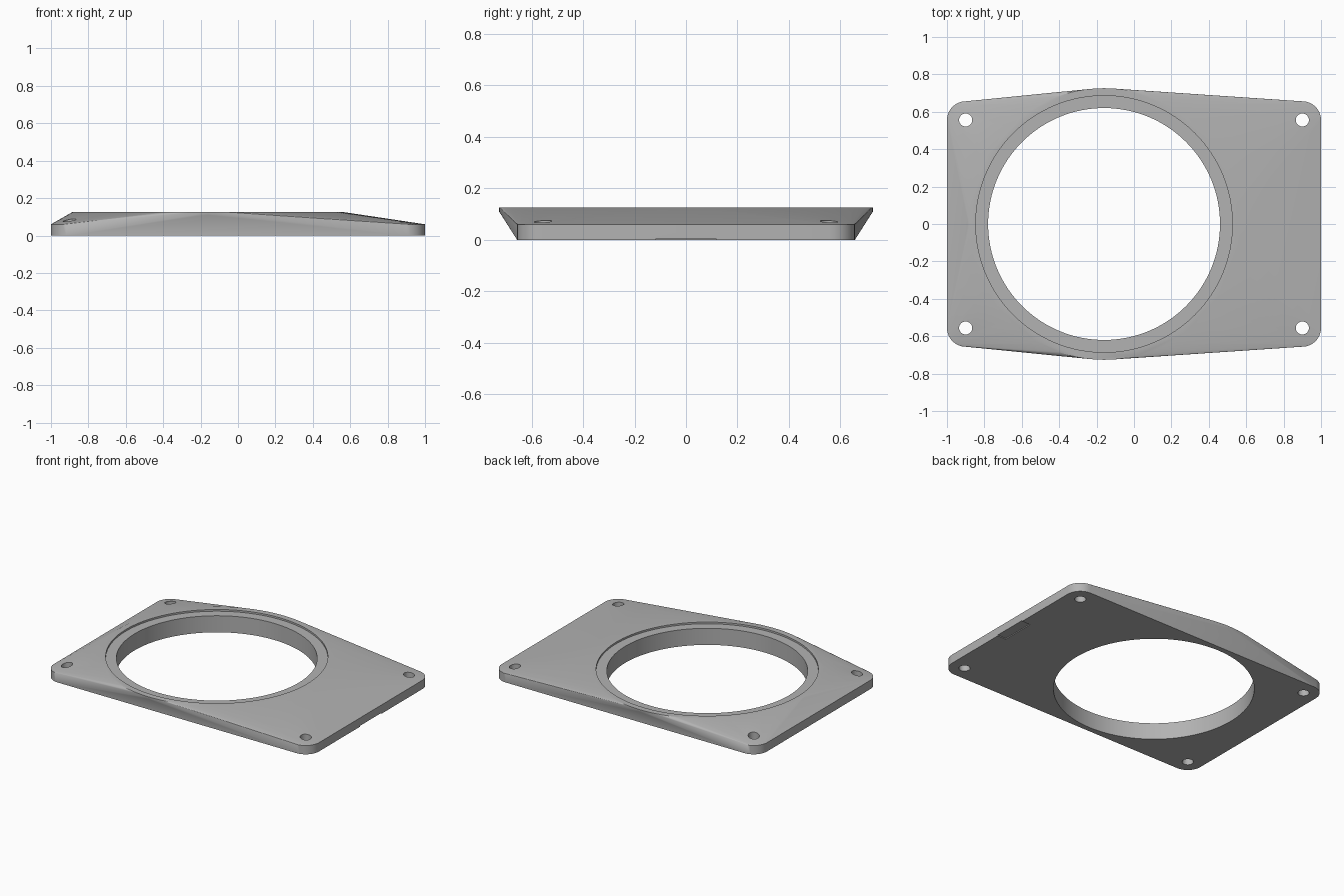
import bpy, bmesh, math
from mathutils import Matrix

default = bpy.data.objects.get("Cube")
if default:
    bpy.data.objects.remove(default, do_unlink=True)

# Main dimensions
HOLE_X, HOLE_Y = 0.90, 0.556      # screw hole / corner centres
CORNER_R, PLATE_H = 0.10, 0.06
RING_X, RING_R = -0.16, 0.726     # raised ring centre and radius
RING_LOW, TOP = 0.11, 0.125
CORNERS = [(sx * HOLE_X, sy * HOLE_Y) for sx in (1, -1) for sy in (1, -1)]

grey = bpy.data.materials.new("plain grey")
grey.use_nodes = True
colour = (0.45, 0.45, 0.45, 1)
grey.diffuse_color = colour
grey.node_tree.nodes["Principled BSDF"].inputs["Base Color"].default_value = colour


def add_cylinder(bm, x, y, r, z0, z1, segments):
    place = Matrix.Translation((x, y, (z0 + z1) / 2))
    bmesh.ops.create_cone(bm, cap_ends=True, segments=segments, radius1=r,
                          radius2=r, depth=z1 - z0, matrix=place)


def make_object(name, bm):
    mesh = bpy.data.meshes.new(name)
    bmesh.ops.recalc_face_normals(bm, faces=bm.faces)
    bm.to_mesh(mesh)
    bm.free()
    obj = bpy.data.objects.new(name, mesh)
    bpy.context.collection.objects.link(obj)
    return obj


def cut(obj, bm):
    """Subtract a temporary solid from the object."""
    cutter = make_object("cutter", bm)
    cutter.hide_render = True
    mod = obj.modifiers.new("cut", 'BOOLEAN')
    mod.operation, mod.solver, mod.object = 'DIFFERENCE', 'EXACT', cutter
    graph = bpy.context.evaluated_depsgraph_get()
    mesh = bpy.data.meshes.new_from_object(obj.evaluated_get(graph))
    obj.modifiers.clear()
    obj.data = mesh
    bpy.data.objects.remove(cutter, do_unlink=True)


# Body: hull of a rounded rectangular base and a raised round rim
bm = bmesh.new()
for x, y in CORNERS:
    add_cylinder(bm, x, y, CORNER_R, 0, PLATE_H, 32)
add_cylinder(bm, RING_X, 0, RING_R, RING_LOW, TOP, 128)
hull = bmesh.ops.convex_hull(bm, input=bm.verts)
loose = {v for v in hull["geom_interior"] + hull["geom_unused"]
         if isinstance(v, bmesh.types.BMVert)}
bmesh.ops.delete(bm, geom=list(loose), context='VERTS')
# Keep only the hull skin
skin = {g for g in hull["geom"] if isinstance(g, bmesh.types.BMFace)}
extra = [f for f in bm.faces if f not in skin]
bmesh.ops.delete(bm, geom=extra, context='FACES')
bmesh.ops.dissolve_limit(bm, angle_limit=math.radians(0.1),
                         verts=bm.verts, edges=bm.edges)
plate = make_object("adapter_plate", bm)

# Large opening
bm = bmesh.new()
add_cylinder(bm, RING_X, 0, 0.62, -0.1, 0.3, 128)
cut(plate, bm)

# Shallow seat around the opening
bm = bmesh.new()
add_cylinder(bm, RING_X, 0, 0.686, 0.113, 0.3, 128)
cut(plate, bm)

# Screw holes
bm = bmesh.new()
for x, y in CORNERS:
    add_cylinder(bm, x, y, 0.035, -0.1, 0.3, 32)
cut(plate, bm)

# Shallow slot under one short edge
bm = bmesh.new()
bmesh.ops.create_cube(bm, size=1, matrix=Matrix.Translation((0.985, 0, -0.02))
                      @ Matrix.Diagonal((0.1, 0.234, 0.052, 1)))
cut(plate, bm)

plate.data.materials.clear()
plate.data.materials.append(grey)
bpy.ops.object.select_all(action='DESELECT')
plate.select_set(True)
bpy.context.view_layer.objects.active = plate
bpy.ops.object.shade_smooth_by_angle(angle=math.radians(25))
